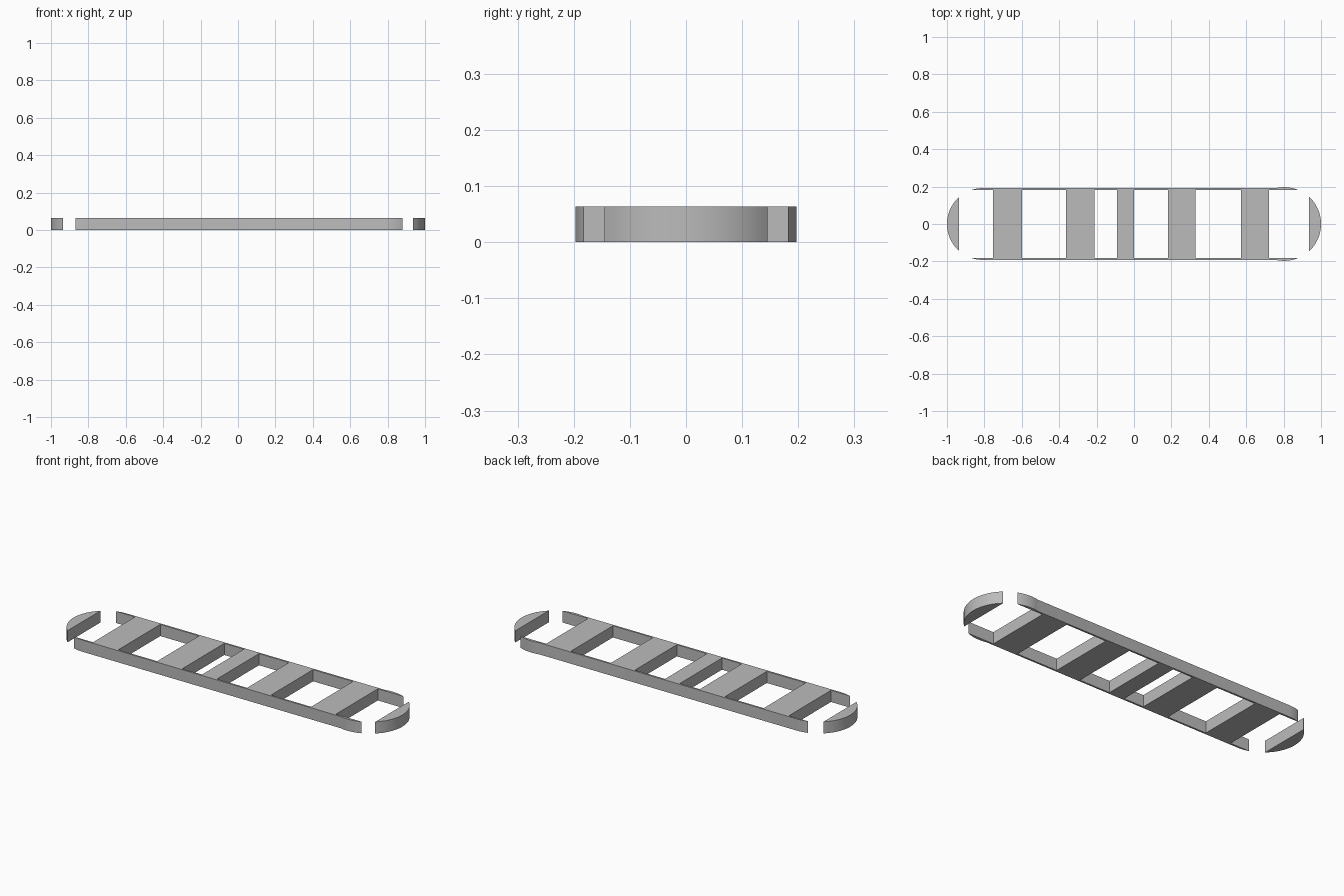
import bpy
import bmesh
import math

cube = bpy.data.objects.get("Cube")
if cube:
    bpy.data.objects.remove(cube, do_unlink=True)

HEIGHT = 0.064
INNER = 0.182                       # inner face of the side rails
OUTER = 0.192                       # straight outer face of the side rails
R_LEFT, R_RIGHT = 0.197, OUTER      # radii of the rounded ends (+x, -x)
CUT = 0.936                         # flat face of the end caps

grey = bpy.data.materials.new("plain_grey")
grey.use_nodes = True
colour = (0.5, 0.5, 0.5, 1)
grey.diffuse_color = colour
grey.node_tree.nodes["Principled BSDF"].inputs["Base Color"].default_value = colour


def arc(cx, radius, start, end, steps):
    angles = [start + (end - start) * i / steps for i in range(steps + 1)]
    return [(cx + radius * math.cos(a), radius * math.sin(a)) for a in angles]


def prism(name, outline):
    """Extrude a flat outline from the ground up to the full height."""
    bm = bmesh.new()
    base = bm.faces.new([bm.verts.new((x, y, 0)) for x, y in outline])
    top = bmesh.ops.extrude_face_region(bm, geom=[base])["geom"]
    verts = [v for v in top if isinstance(v, bmesh.types.BMVert)]
    bmesh.ops.translate(bm, verts=verts, vec=(0, 0, HEIGHT))
    if not any(HEIGHT / 2 > f.calc_center_median().z and abs(f.normal.z) > 0.9 for f in bm.faces):
        bm.faces.new([v for v in bm.verts if v.co.z == 0])
    bmesh.ops.recalc_face_normals(bm, faces=bm.faces)
    mesh = bpy.data.meshes.new(name)
    bm.to_mesh(mesh)
    bm.free()
    mesh.materials.append(grey)
    mesh.shade_smooth()
    mesh.set_sharp_from_angle(angle=math.radians(30))
    obj = bpy.data.objects.new(name, mesh)
    bpy.context.collection.objects.link(obj)
    return obj


# Thin side rails with curved tips
tip = math.asin(INNER / R_LEFT)
blend = math.pi - math.asin(OUTER / R_LEFT)
tail = math.pi - math.asin(INNER / R_RIGHT)
rail = arc(1 - R_LEFT, R_LEFT, tip, blend, 10)
rail += arc(R_RIGHT - 1, R_RIGHT, math.pi / 2, tail, 6)
for name, side in (("back_rail", 1), ("front_rail", -1)):
    prism(name, [(x, y * side) for x, y in rail])

# Rounded end caps
for name, side, radius in (("left_end_cap", 1, R_LEFT), ("right_end_cap", -1, R_RIGHT)):
    half = math.acos((CUT - 1 + radius) / radius)
    cap = arc(1 - radius, radius, -half, half, 24)
    prism(name, [(x * side, y) for x, y in cap])

# Cross bars between the rails
bars = [(-0.754, -0.6), (-0.364, -0.211), (-0.091, 0), (0.183, 0.329), (0.572, 0.723)]
for i, (x0, x1) in enumerate(bars):
    prism(f"cross_bar_{i + 1}", [(x0, -INNER), (x1, -INNER), (x1, INNER), (x0, INNER)])
